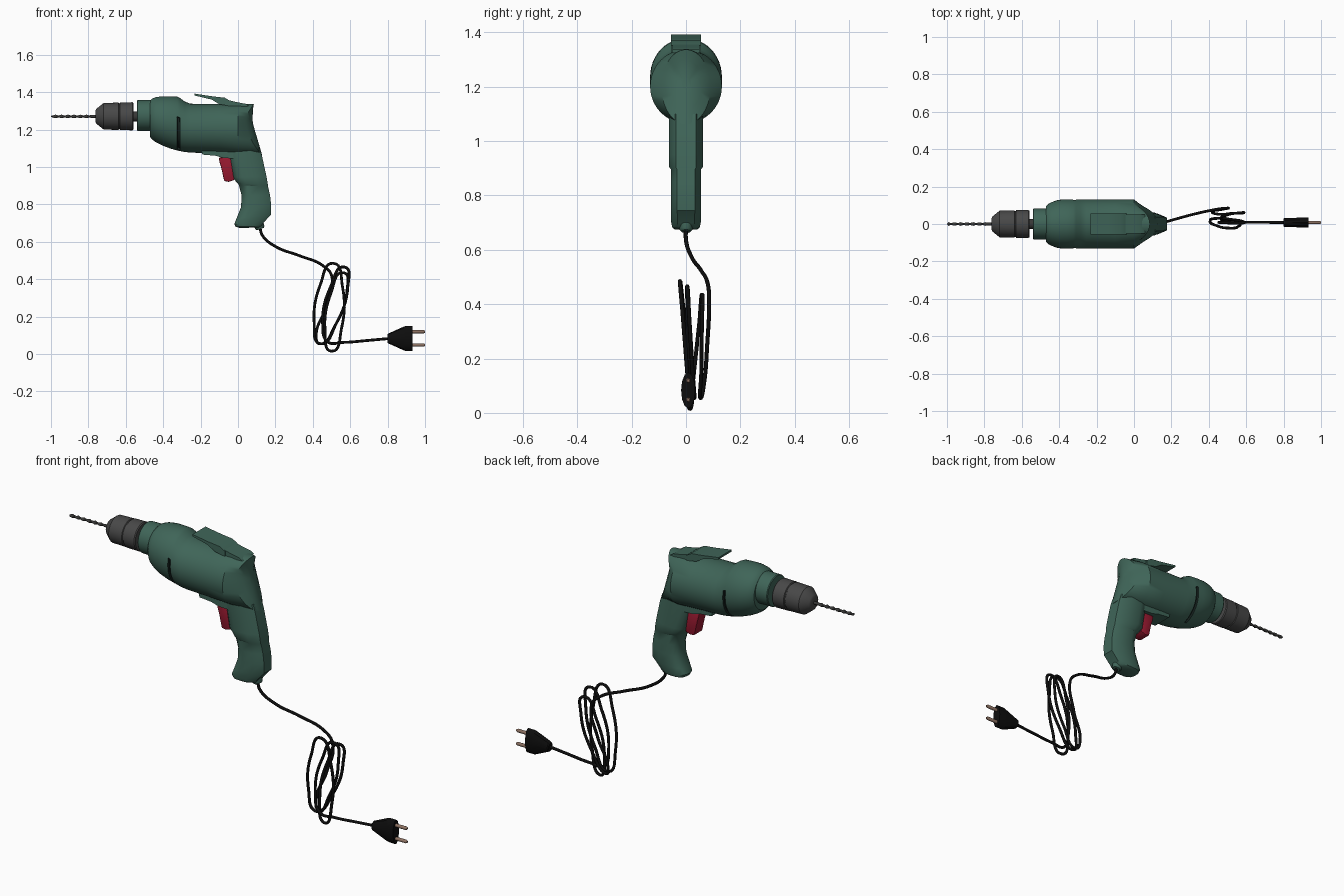
import bpy, bmesh, math
from mathutils import Vector

if "Cube" in bpy.data.objects:
    bpy.data.objects.remove(bpy.data.objects["Cube"])

def material(name, rgb):
    m = bpy.data.materials.new(name)
    m.diffuse_color = (*rgb, 1)
    m.use_nodes = True
    m.node_tree.nodes["Principled BSDF"].inputs["Base Color"].default_value = m.diffuse_color
    return m

GREEN = material("casing green", (0.05, 0.13, 0.098))
SLOT = material("slot dark", (0.008, 0.016, 0.014))
GREY = material("chuck grey", (0.065, 0.065, 0.065))
STEEL = material("bit dark steel", (0.04, 0.04, 0.038))
RED = material("trigger red", (0.32, 0.01, 0.03))
BLACK = material("cable black", (0.004, 0.004, 0.004))
PIN = material("pin bronze", (0.27, 0.17, 0.125))

def finish(name, bm, mats, angle=35):
    bmesh.ops.recalc_face_normals(bm, faces=bm.faces[:])
    me = bpy.data.meshes.new(name)
    bm.to_mesh(me)
    bm.free()
    ob = bpy.data.objects.new(name, me)
    bpy.context.collection.objects.link(ob)
    for m in mats:
        me.materials.append(m)
    bpy.ops.object.select_all(action='DESELECT')
    ob.select_set(True)
    bpy.context.view_layer.objects.active = ob
    bpy.ops.object.shade_smooth_by_angle(angle=math.radians(angle))
    return ob

def loft_bm(rings):
    """Skin a list of equal-length closed rings and cap both ends."""
    bm = bmesh.new()
    vs = [[bm.verts.new(p) for p in r] for r in rings]
    n = len(vs[0])
    for a, b in zip(vs, vs[1:]):
        for i in range(n):
            j = (i + 1) % n
            bm.faces.new((a[i], a[j], b[j], b[i]))
    bm.faces.new(vs[0])
    bm.faces.new(vs[-1][::-1])
    bmesh.ops.recalc_face_normals(bm, faces=bm.faces[:])
    return bm

def circle(x, ry, rz, y=0, z=1.27, n=32, turn=0):
    out = []
    for i in range(n):
        a = 2 * math.pi * i / n
        u, v = ry * math.cos(a), rz * math.sin(a)
        c, s = math.cos(turn), math.sin(turn)
        out.append((x, y + u * c - v * s, z + u * s + v * c))
    return out

def lathe_x(name, profile, mat, y=0, z=1.27, n=32):
    return finish(name, loft_bm([circle(x, r, r, y, z, n) for x, r in profile]), [mat])

def slab(name, profile, hw, mat, bevel=0.0):
    """Extrude an (x, z) outline to both sides of y = 0."""
    bm = loft_bm([[(x, s * hw, z) for x, z in profile] for s in (-1, 1)])
    if bevel:
        bmesh.ops.bevel(bm, geom=bm.edges[:], offset=bevel, segments=2,
                        profile=0.5, affect='EDGES')
    return finish(name, bm, [mat])

# --- drill bit: flattened section twisted along its length
rings = [circle(-1.0, 0.002, 0.002, n=12)]
for i in range(49):
    rings.append(circle(-0.993 + 0.2 * i / 48, 0.0095, 0.0055, n=12, turn=i * math.pi / 8))
rings += [circle(-0.785, 0.008, 0.008, n=12), circle(-0.74, 0.008, 0.008, n=12)]
finish("drill_bit", loft_bm(rings), [STEEL])

# --- chuck, spindle and front collar
lathe_x("chuck", [(-0.762, 0.03), (-0.757, 0.04), (-0.722, 0.068), (-0.718, 0.071),
                  (-0.64, 0.073), (-0.637, 0.069), (-0.633, 0.069), (-0.63, 0.074),
                  (-0.565, 0.075), (-0.56, 0.071)], GREY, z=1.271)
lathe_x("spindle", [(-0.57, 0.027), (-0.53, 0.027)], STEEL)
lathe_x("front_collar", [(-0.54, 0.079), (-0.536, 0.082), (-0.46, 0.083)], GREEN, z=1.275)

# --- motor housing: egg-shaped rings, then a slanted, rounded rear face
def back_x(z):
    pts = [(1.04, 0.135), (1.06, 0.13), (1.18, 0.095), (1.26, 0.073), (1.34, 0.085)]
    for (z0, x0), (z1, x1) in zip(pts, pts[1:]):
        if z <= z1:
            return x0 + (x1 - x0) * (z - z0) / (z1 - z0)
    return pts[-1][1]

stations = [(-0.47, 1.16, 1.355, 0.095), (-0.46, 1.147, 1.365, 0.106),
            (-0.44, 1.133, 1.373, 0.117), (-0.405, 1.115, 1.378, 0.129),
            (-0.36, 1.098, 1.378, 0.132), (-0.325, 1.088, 1.376, 0.132),
            (-0.31, 1.085, 1.369, 0.132), (-0.285, 1.08, 1.35, 0.132),
            (-0.255, 1.077, 1.338, 0.132), (-0.1, 1.071, 1.337, 0.132),
            (0.0, 1.066, 1.337, 0.132)]
N = 48
rings = [circle(x, w, (t - b) / 2, 0, (t + b) / 2, N) for x, b, t, w in stations]
for b, t, w in ((1.062, 1.337, 0.09), (1.11, 1.3, 0.055), (1.17, 1.24, 0.02)):
    rings.append([(back_x(z) - 5 * y * y, y, z)
                  for _, y, z in circle(0, w, (t - b) / 2, 0, (t + b) / 2, N)])
bm = loft_bm(rings)
# side slots recessed into the housing
slots = []
for f in bm.faces:
    c = f.calc_center_median()
    if -0.324 < c.x < -0.311 and c.z < 1.27 and abs(c.y) > 0.035:
        slots.append(f)
rim = bmesh.ops.inset_region(bm, faces=slots, thickness=0.001, depth=-0.012)['faces']
for f in slots + rim:
    f.material_index = 1
finish("motor_housing", bm, [GREEN, SLOT], 30)

# --- handle: rounded front, chamfered back
section = [(0, 0.3), (0.05, 0.66), (0.15, 0.9), (0.3, 1), (0.68, 1), (0.97, 0.64), (1, 0.58)]
section += [(u, -v) for u, v in reversed(section)]
levels = [(-0.05, 1.1, 0.115, 1.1, 0.0625), (-0.05, 1.067, 0.128, 1.06, 0.0625),
          (-0.03, 0.944, 0.152, 0.95, 0.0625), (-0.002, 0.912, 0.16, 0.902, 0.0625),
          (0.004, 0.904, 0.161, 0.893, 0.056), (0.02, 0.847, 0.171, 0.85, 0.056),
          (0.016, 0.785, 0.177, 0.80, 0.056), (-0.008, 0.725, 0.176, 0.745, 0.056),
          (-0.02, 0.695, 0.135, 0.70, 0.054), (-0.012, 0.68, 0.125, 0.684, 0.05),
          (0.01, 0.674, 0.11, 0.676, 0.04)]
rings = [[(xf + (xb - xf) * u, v * w, zf + (zb - zf) * u) for u, v in section]
         for xf, zf, xb, zb, w in levels]
finish("handle", loft_bm(rings), [GREEN])

# --- lip under the housing, trigger, top clip
slab("trigger_lip", [(-0.195, 1.085), (-0.19, 1.066), (-0.12, 1.06), (-0.08, 1.048),
                     (-0.02, 1.045), (-0.02, 1.085)], 0.055, GREEN)
slab("trigger", [(-0.102, 1.05), (-0.1, 1.03), (-0.088, 0.99), (-0.074, 0.925),
                 (-0.05, 0.92), (-0.02, 0.93), (-0.03, 1.05)], 0.035, RED, 0.005)
slab("top_clip", [(-0.232, 1.392), (-0.232, 1.382), (-0.14, 1.36), (-0.1, 1.335),
                  (-0.04, 1.325), (-0.04, 1.352), (-0.07, 1.37), (-0.14, 1.378)], 0.055, GREEN)
slab("clip_base", [(-0.045, 1.32), (0.06, 1.325), (0.04, 1.338), (0.0, 1.345),
                   (-0.045, 1.356)], 0.05, GREEN)

# --- cable: run from the handle, three uneven coils, run to the plug
tops = [(0.565, 0.06, 0.435), (0.51, -0.022, 0.485), (0.57, 0.005, 0.465)]
bottoms = [(0.435, 0.055, 0.055), (0.5, 0.015, 0.015), (0.44, 0.03, 0.055), (0.48, 0.01, 0.065)]
path = [(0.115, 0, 0.69), (0.13, 0, 0.635), (0.2, 0.02, 0.575), (0.33, 0.055, 0.525),
        (0.45, 0.08, 0.475), (0.5, 0.085, 0.42), (0.47, 0.078, 0.25), (0.418, 0.065, 0.1)]
for i, top in enumerate(tops):
    t = Vector(top)
    b0, b1 = Vector(bottoms[i]), Vector(bottoms[i + 1])
    side = Vector((0.05, 0, 0))
    path += [b0, b0.lerp(t, 0.25) + side, b0.lerp(t, 0.75) + side, t,
             t.lerp(b1, 0.25) - side, t.lerp(b1, 0.75) - side]
path += [bottoms[3], (0.56, 0.01, 0.062), (0.7, 0.009, 0.073), (0.82, 0.008, 0.084)]
cu = bpy.data.curves.new("power_cable", 'CURVE')
cu.dimensions = '3D'
cu.bevel_depth = 0.0075
cu.bevel_resolution = 2
cu.resolution_u = 8
cu.use_fill_caps = True
sp = cu.splines.new('BEZIER')
sp.bezier_points.add(len(path) - 1)
for bp, p in zip(sp.bezier_points, path):
    bp.co = p
    bp.handle_left_type = bp.handle_right_type = 'AUTO'
cu.materials.append(BLACK)
bpy.context.collection.objects.link(bpy.data.objects.new("power_cable", cu))

# --- cable grommet at the handle foot
grommet = [[(cx + r * math.cos(a), r * math.sin(a), z + 0.35 * r * math.cos(a))
            for a in (2 * math.pi * k / 16 for k in range(16))]
           for cx, z, r in ((0.105, 0.71, 0.027), (0.117, 0.675, 0.024), (0.12, 0.668, 0.018))]
finish("cable_grommet", loft_bm(grommet), [GREEN])

# --- plug and its two pins
plug = [circle(x, ry, rz, 0.008, 0.083, 12, 0)
        for x, ry, rz in ((0.798, 0.018, 0.02), (0.803, 0.023, 0.026), (0.885, 0.026, 0.063),
                          (0.895, 0.026, 0.066), (0.932, 0.026, 0.066))]
finish("plug", loft_bm(plug), [BLACK])
for label, z in (("upper", 0.119), ("lower", 0.048)):
    lathe_x(label + "_plug_pin", [(0.92, 0.009), (0.993, 0.009), (1.0, 0.005)], PIN,
            0.008, z, 12)
